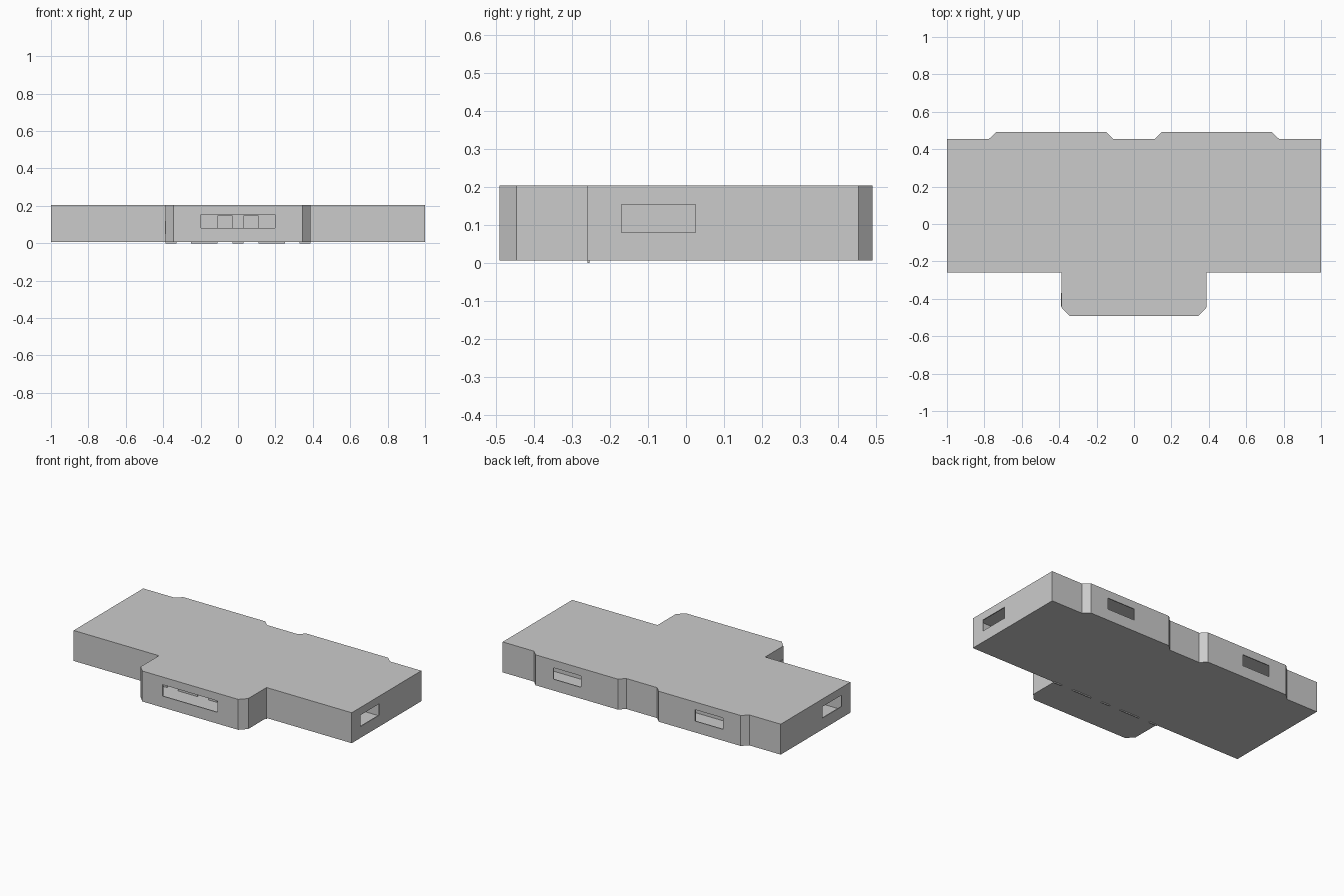
import bpy, bmesh
from mathutils import Vector

if "Cube" in bpy.data.objects:
    bpy.data.objects.remove(bpy.data.objects["Cube"])

Z0, Z1, T = 0.007, 0.205, 0.006      # floor underside, roof top, wall thickness
SILL, HEAD, DOOR = 0.081, 0.155, 0.145


def make_object(name, bm):
    bmesh.ops.recalc_face_normals(bm, faces=bm.faces)
    mesh = bpy.data.meshes.new(name)
    bm.to_mesh(mesh)
    bm.free()
    obj = bpy.data.objects.new(name, mesh)
    bpy.context.collection.objects.link(obj)
    return obj


def add_prism(bm, pts, z0, z1):
    face = bm.faces.new([bm.verts.new((x, y, z0)) for x, y in pts])
    ext = bmesh.ops.extrude_face_region(bm, geom=[face], use_keep_orig=True)
    for v in ext["geom"]:
        if isinstance(v, bmesh.types.BMVert):
            v.co.z = z1


def slab(name, pts, z0, z1):
    bm = bmesh.new()
    add_prism(bm, pts, z0, z1)
    make_object(name, bm)


def wall(name, p, q, holes=(), z0=Z0, z1=Z1):
    """Wall from p to q, thickness to the left; holes are (start, end, bottom, top)."""
    p, q = Vector(p), Vector(q)
    d = (q - p).normalized()
    n = Vector((-d.y, d.x)) * T
    bm = bmesh.new()

    def piece(a, b, lo, hi):
        if b - a > 1e-4 and hi - lo > 1e-4:
            s, e = p + d * a, p + d * b
            add_prism(bm, [s, e, e + n, s + n], lo, hi)

    pos = 0
    for a, b, lo, hi in holes:
        piece(pos, a, z0, z1)
        piece(a, b, z0, lo)
        piece(a, b, hi, z1)
        pos = b
    piece(pos, (q - p).length, z0, z1)
    make_object(name, bm)


# Right half of the outline, front to back, then mirrored (counter-clockwise)
half = [(0.345, -0.491), (0.387, -0.447), (0.387, -0.26), (1, -0.26),
        (1, 0.455), (0.775, 0.455), (0.737, 0.491), (0.147, 0.491), (0.111, 0.455)]
outline = half + [(-x, y) for x, y in reversed(half)]

# Windows, by index of the outline edge they sit in
windows = {3: (0.09, 0.285), 6: (0.127, 0.327), 10: (0.263, 0.463),
           13: (0.43, 0.625), 17: (0.147, 0.543)}

slab("floor", outline, Z0, Z0 + T)
slab("roof", outline, Z1 - T, Z1)
for i, p in enumerate(outline):
    q = outline[(i + 1) % len(outline)]
    holes = [(*windows[i], SILL, HEAD)] if i in windows else []
    wall(f"outer_wall_{i}", p, q, holes)

# Inner front wall with four doorways, reaching slightly below the floor
doors = [(c - 0.04 + 0.387, c + 0.04 + 0.387, 0.0, DOOR) for c in (-0.29, -0.07, 0.07, 0.29)]
wall("door_wall", (-0.387, -0.26), (0.387, -0.26), doors, z0=0.0, z1=Z1 - 0.001)

# Room partitions on both sides
partitions = [((0.73, -0.26), (0.73, 0.134)), ((0.6, 0.134), (1, 0.134)),
              ((0.495, -0.26), (0.495, 0.04)), ((0.495, 0.04), (0.73, 0.04)),
              ((0.775, 0.134), (0.775, 0.455)), ((0.137, 0.274), (0.775, 0.274)),
              ((0.125, 0.274), (0.125, 0.455))]
for side, s in (("right", 1), ("left", -1)):
    for k, (p, q) in enumerate(partitions):
        wall(f"partition_{side}_{k}", (s * p[0], p[1]), (s * q[0], q[1]),
             z0=Z0 + 0.001, z1=Z1 - 0.001)

# Thin panel on the left side of the front bay
slab("side_panel", [(-0.391, -0.44), (-0.386, -0.44), (-0.386, -0.37), (-0.391, -0.37)], 0.05, 0.12)
